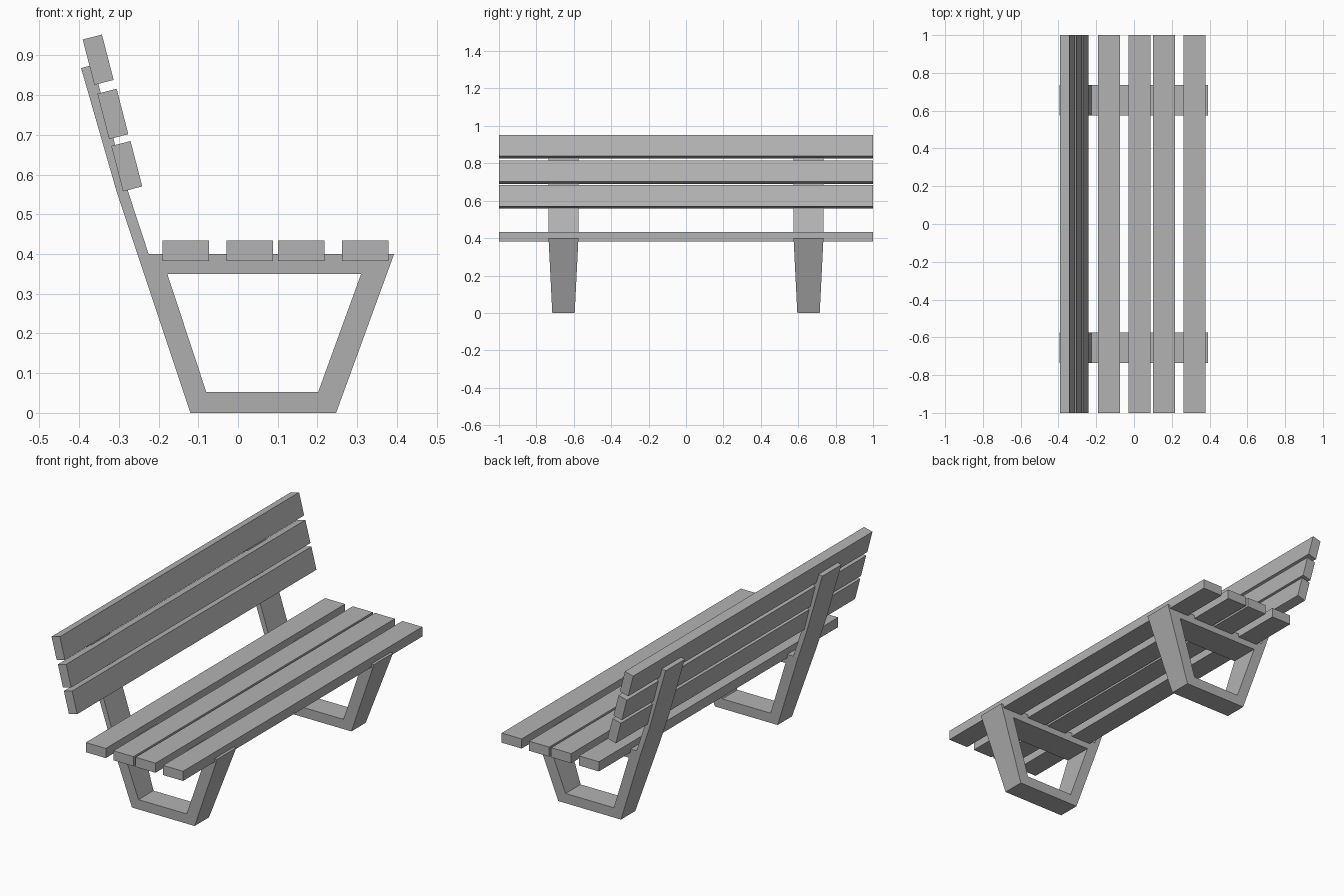
import bpy, bmesh, math
from mathutils import Matrix

cube = bpy.data.objects.get("Cube")
if cube:
    bpy.data.objects.remove(cube, do_unlink=True)

grey = bpy.data.materials.new("plain grey")
grey.use_nodes = True
colour = (0.45, 0.45, 0.45, 1)
grey.diffuse_color = colour
grey.node_tree.nodes["Principled BSDF"].inputs["Base Color"].default_value = colour


def finish(name, bm):
    bmesh.ops.recalc_face_normals(bm, faces=bm.faces)
    mesh = bpy.data.meshes.new(name)
    bm.to_mesh(mesh)
    bm.free()
    mesh.materials.append(grey)
    obj = bpy.data.objects.new(name, mesh)
    bpy.context.collection.objects.link(obj)
    return obj


def slat(name, x, z, width, height, tilt=0):
    """Full-length plank with its cross-section in the xz plane."""
    bm = bmesh.new()
    bmesh.ops.create_cube(bm, size=1)
    bmesh.ops.scale(bm, vec=(width, 2, height), verts=bm.verts)
    obj = finish(name, bm)
    obj.matrix_world = Matrix.Translation((x, 0, z)) @ Matrix.Rotation(tilt, 4, "Y")


# Frame profile: closed leg loop plus the leaning back support
POINTS = {
    "A": (-0.12, 0), "B": (0.247, 0), "C": (0.393, 0.4), "D": (-0.253, 0.4),
    "a": (-0.08, 0.053), "b": (0.202, 0.053), "c": (0.31, 0.35), "d": (-0.178, 0.35),
    "E": (-0.225, 0.4), "F": (-0.305, 0.555), "G": (-0.276, 0.555),
    "H": (-0.395, 0.868), "I": (-0.365, 0.876),
}
CELLS = ["ABba", "BCcb", "CEdc", "DAad", "DdE", "DEGF", "FGIH"]


def frame(name, y):
    bm = bmesh.new()
    verts = {k: bm.verts.new((x, -1, z)) for k, (x, z) in POINTS.items()}
    for cell in CELLS:
        bm.faces.new([verts[k] for k in cell])
    new = bmesh.ops.extrude_face_region(bm, geom=bm.faces[:], use_keep_orig=True)["geom"]
    for v in new:
        if isinstance(v, bmesh.types.BMVert):
            v.co.y = 1
    # The legs narrow towards the ground
    for v in bm.verts:
        v.co.y *= 0.06 + 0.02 * min(v.co.z / 0.4, 1)
    finish(name, bm).location.y = y


frame("left_side_frame", 0.655)
frame("right_side_frame", -0.655)

# Seat planks
for i, x in enumerate((-0.132, 0.03, 0.159, 0.32)):
    slat(f"seat_slat_{i + 1}", x, 0.408, 0.117, 0.051)

# Backrest planks
for i, (x, z) in enumerate(((-0.28, 0.621), (-0.315, 0.7525), (-0.352, 0.889))):
    slat(f"back_slat_{i + 1}", x, z, 0.05, 0.118, math.radians(-14.5))
